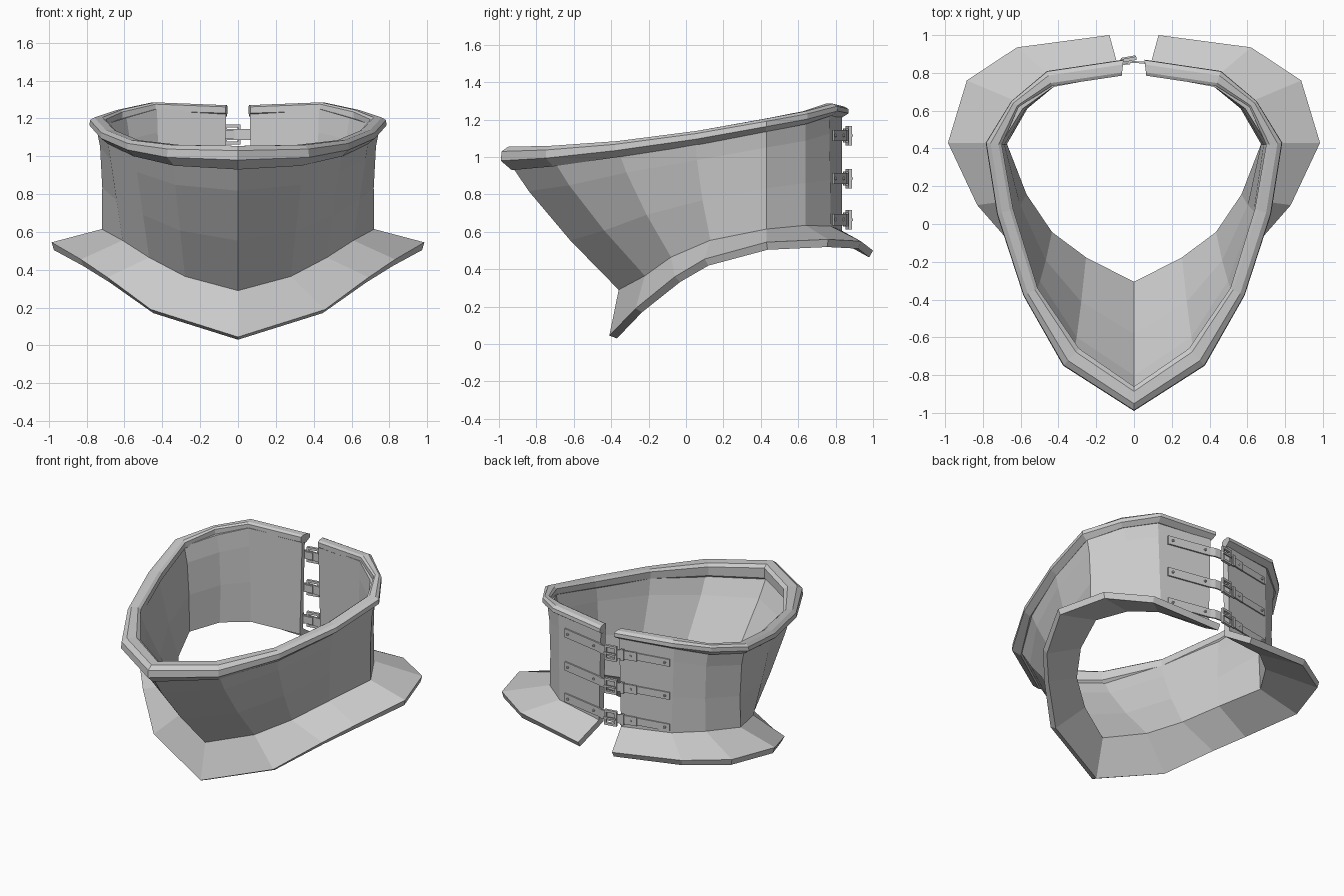
import bpy, bmesh, math
from mathutils import Vector

if "Cube" in bpy.data.objects:
    bpy.data.objects.remove(bpy.data.objects["Cube"])

def make(name, verts, faces, recalc=True):
    me = bpy.data.meshes.new(name)
    bm = bmesh.new()
    vs = [bm.verts.new(v) for v in verts]
    for f in faces:
        bm.faces.new([vs[k] for k in f])
    if recalc:
        bmesh.ops.recalc_face_normals(bm, faces=bm.faces[:])
    bm.to_mesh(me)
    bm.free()
    ob = bpy.data.objects.new(name, me)
    bpy.context.collection.objects.link(ob)
    return ob

def mirrored(half):
    """Right half (back to front) extended round to the left half."""
    return half + [(-p[0], *p[1:]) for p in half[-2::-1]]

def solidify(ob, t, offset=-1):
    m = ob.modifiers.new("thickness", 'SOLIDIFY')
    m.thickness, m.offset, m.use_even_offset = t, offset, True

# Collar plate: flared flange, waist and leaning wall
flange = mirrored([(.13, 1, .50), (.62, .935, .55), (.885, .76, .56), (.985, .43, .545),
                   (.83, .10, .455), (.69, -.06, .36), (.46, -.27, .19), (0, -.41, .045)])
waist = mirrored([(.085, .835, .605), (.43, .775, .63), (.60, .64, .635), (.72, .43, .615),
                  (.61, .13, .555), (.47, -.08, .465), (.28, -.22, .365), (0, -.36, .29)])
top = mirrored([(.07, .835, 1.235), (.445, .765, 1.25), (.62, .64, 1.20), (.75, .43, 1.16),
                (.69, .05, 1.09), (.55, -.36, 1.03), (.345, -.70, .97), (0, -.93, .95)])

def between(t, bulge):
    rows = []
    for a, b in zip(waist, top):
        p = Vector(a).lerp(Vector(b), t)
        front = max(0, .43 - p.y)
        p.y -= bulge * front
        p.x *= 1 - (.02 if p.y > .3 and abs(p.x) > .5 else 0)
        rows.append(p)
    return rows

rows = [flange, waist, between(.4, .03), between(.8, .02), top]
n = len(waist)
faces = [(j * n + i, (j + 1) * n + i, (j + 1) * n + i + 1, j * n + i + 1)
         for j in range(len(rows) - 1) for i in range(n - 1)]
plate = make("collar_plate", [p for r in rows for p in r], faces, recalc=False)
solidify(plate, .042)

# Rolled rim: (x, y, top z, height) outer ring and (x, y) inner ring
outer = mirrored([(.055, .87, 1.27, .06), (.46, .81, 1.285, .065), (.65, .65, 1.245, .07),
                  (.785, .43, 1.205, .07), (.725, .05, 1.14, .075), (.585, -.38, 1.085, .085),
                  (.375, -.75, 1.06, .11), (0, -.99, 1.055, .125)])
inner = mirrored([(.065, .785), (.435, .73), (.61, .62), (.70, .42),
                  (.64, .08), (.51, -.34), (.29, -.66), (0, -.86)])
profile = [(.45, 0), (0, .4), (.03, .8), (.3, 1), (.8, 1), (1, .85), (1, .3), (.8, .1)]
verts = [(o[0] + (q[0] - o[0]) * t, o[1] + (q[1] - o[1]) * t, o[2] - o[3] * (1 - h))
         for o, q in zip(outer, inner) for t, h in profile]
k = len(profile)
faces = [(i * k + a, i * k + (a + 1) % k, (i + 1) * k + (a + 1) % k, (i + 1) * k + a)
         for i in range(n - 1) for a in range(k)]
faces += [tuple(range(k)), tuple(range((n - 1) * k, n * k))]
make("rolled_rim", verts, faces)

# Buckled straps across the back opening
def strip(name, path, z, h, t):
    """Vertical band along a plan path."""
    vs = [(x, y, z + s * h / 2) for x, y in path for s in (-1, 1)]
    fs = [(2 * i, 2 * i + 1, 2 * i + 3, 2 * i + 2) for i in range(len(path) - 1)]
    solidify(make(name, vs, fs), t, 0)

def box(name, loc, size, rot=0):
    bpy.ops.mesh.primitive_cube_add(size=1, location=loc, rotation=(0, 0, rot))
    ob = bpy.context.object
    ob.name, ob.scale = name, size

def rivet(x, y, z):
    bpy.ops.mesh.primitive_cylinder_add(vertices=8, radius=.008, depth=.014,
                                        location=(x, y, z), rotation=(math.pi / 2, 0, 0))
    bpy.context.object.name = "rivet"

def wall_y(x):
    return .845 - .187 * (abs(x) - .07)

for z in (1.115, .885, .665):
    strip("strap", [(.38, wall_y(.38)), (.08, wall_y(.08)), (.05, .855), (-.06, .86),
                    (-.09, wall_y(.09) + .008), (-.20, wall_y(.20) + .005)], z, .06, .01)
    strip("strap_anchor", [(-.02, .85), (-.08, wall_y(.08)), (-.42, wall_y(.42))], z, .05, .008)
    # buckle frame, prong and keeper
    for s in (-1, 1):
        box("buckle_bar", (-.03, .87, z + s * .044), (.085, .018, .016), .18)
        box("buckle_post", (-.03 + s * .036, .87 + s * .007, z), (.014, .018, .10), .18)
    box("buckle_prong", (-.03, .882, z), (.08, .008, .012), .18)
    box("strap_keeper", (-.105, wall_y(.105) + .012, z), (.022, .016, .075), .18)
    for x in (.12, .35, -.16, -.39):
        rivet(x, wall_y(x) + .008, z)
